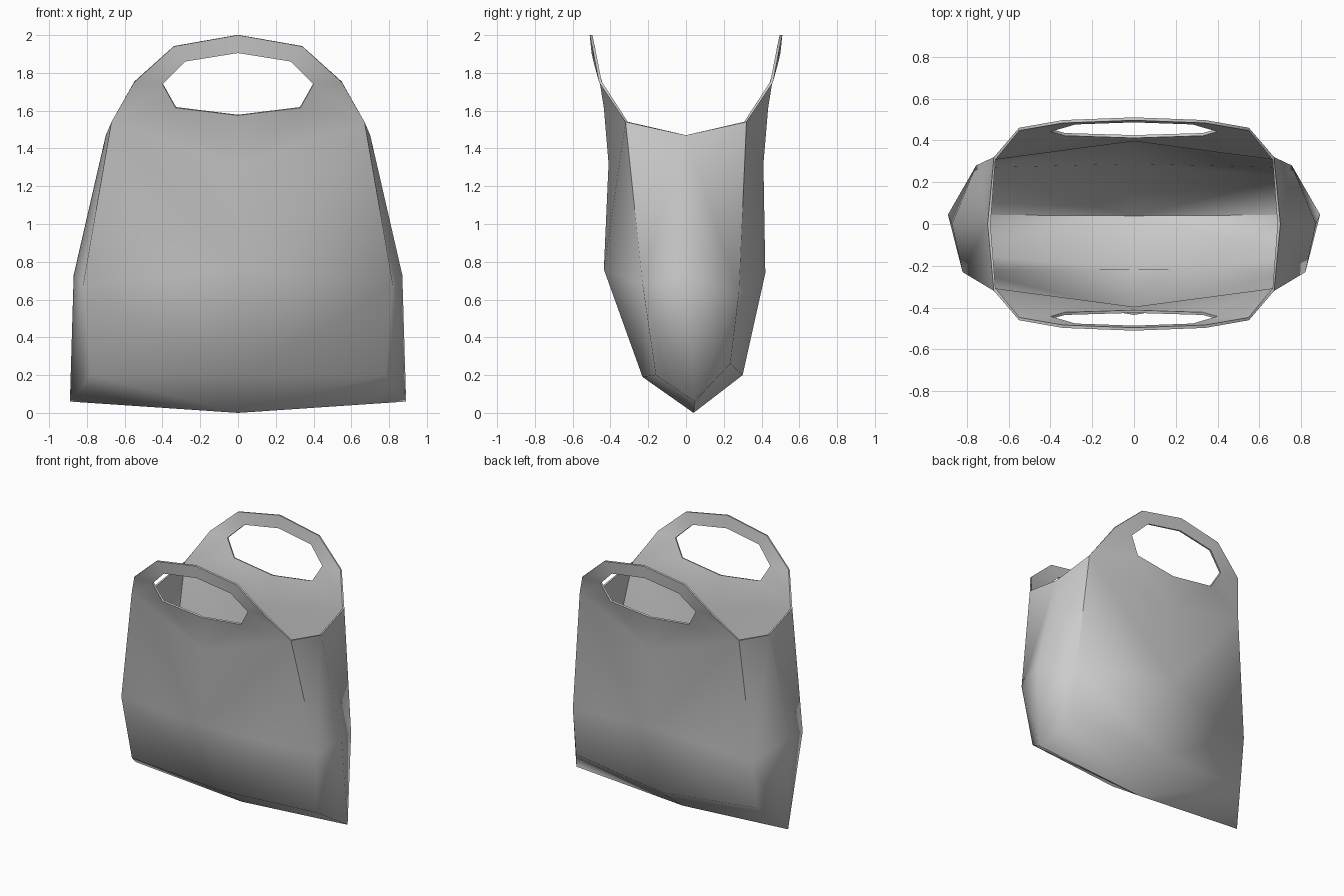
import bpy, bmesh, math

cube = bpy.data.objects.get("Cube")
if cube:
    bpy.data.objects.remove(cube, do_unlink=True)

# Material
mat = bpy.data.materials.new("plain grey")
mat.use_nodes = True
grey = (0.6, 0.6, 0.6, 1)
mat.diffuse_color = grey
mat.node_tree.nodes["Principled BSDF"].inputs["Base Color"].default_value = grey

bm = bmesh.new()
V = lambda *co: bm.verts.new(co)

# Bottom ridge and the centre line of the side (left half only, mirrored later)
ridge = V(0, 0.04, 0)
tip = V(0.89, 0.045, 0.06)
side_mid = V(0.87, 0.0, 0.73)
side_top = V(0.70, 0.0, 1.47)


def panel(s, low, mid, low_corner, mid_corner):
    """One half of a main panel with its handle; s = -1 front, +1 back."""
    low, mid = V(0, *low), V(0, *mid)
    low_c, mid_c = V(*low_corner), V(*mid_corner)
    yoke = V(0, s * 0.41, 1.32)
    corner = V(0.67, s * 0.32, 1.54)
    # Handle: outer edge and hole edge, listed from the bottom to the top
    outer = [corner] + [V(x, s * y, z) for x, y, z in
                        ((0.55, 0.46, 1.75), (0.34, 0.497, 1.94), (0, 0.51, 2.0))]
    hole = [V(x, s * y, z) for x, y, z in
            ((0.33, 0.435, 1.615), (0.40, 0.455, 1.74),
             (0.28, 0.49, 1.86), (0, 0.50, 1.905))]
    hole_base = V(0, s * 0.425, 1.575)
    faces = [
        (ridge, tip, low_c, low), (low, low_c, mid_c, mid),
        (mid, mid_c, corner, yoke), (yoke, corner, hole[0], hole_base),
        # gusset
        (tip, side_mid, mid_c), (tip, mid_c, low_c),
        (mid_c, side_mid, side_top, corner),
    ]
    faces += [(outer[i], outer[i + 1], hole[i + 1], hole[i]) for i in range(3)]
    for f in faces:
        bm.faces.new(f)


panel(-1, (-0.23, 0.19), (-0.435, 0.76), (0.78, -0.16, 0.20), (0.82, -0.23, 0.68))
panel(1, (0.30, 0.20), (0.42, 0.74), (0.76, 0.235, 0.26), (0.755, 0.28, 0.63))

# Make every face point outwards
bmesh.ops.recalc_face_normals(bm, faces=bm.faces[:])
bm.normal_update()
probe = max(bm.faces, key=lambda f: f.calc_center_median().x)
if probe.normal.x < 0:
    bmesh.ops.reverse_faces(bm, faces=bm.faces[:])

mesh = bpy.data.meshes.new("bag_body")
bm.to_mesh(mesh)
bm.free()
mesh.materials.append(mat)
bag = bpy.data.objects.new("bag_body", mesh)
bpy.context.collection.objects.link(bag)

# Mirror to the right, then give the shell a thin wall
mirror = bag.modifiers.new("mirror", 'MIRROR')
mirror.merge_threshold = 0.001
wall = bag.modifiers.new("wall", 'SOLIDIFY')
wall.thickness = 0.014
wall.offset = -1

bpy.ops.object.select_all(action='DESELECT')
bag.select_set(True)
bpy.context.view_layer.objects.active = bag
for m in ("mirror", "wall"):
    bpy.ops.object.modifier_apply(modifier=m)
bpy.ops.object.shade_smooth_by_angle(angle=math.radians(62))
